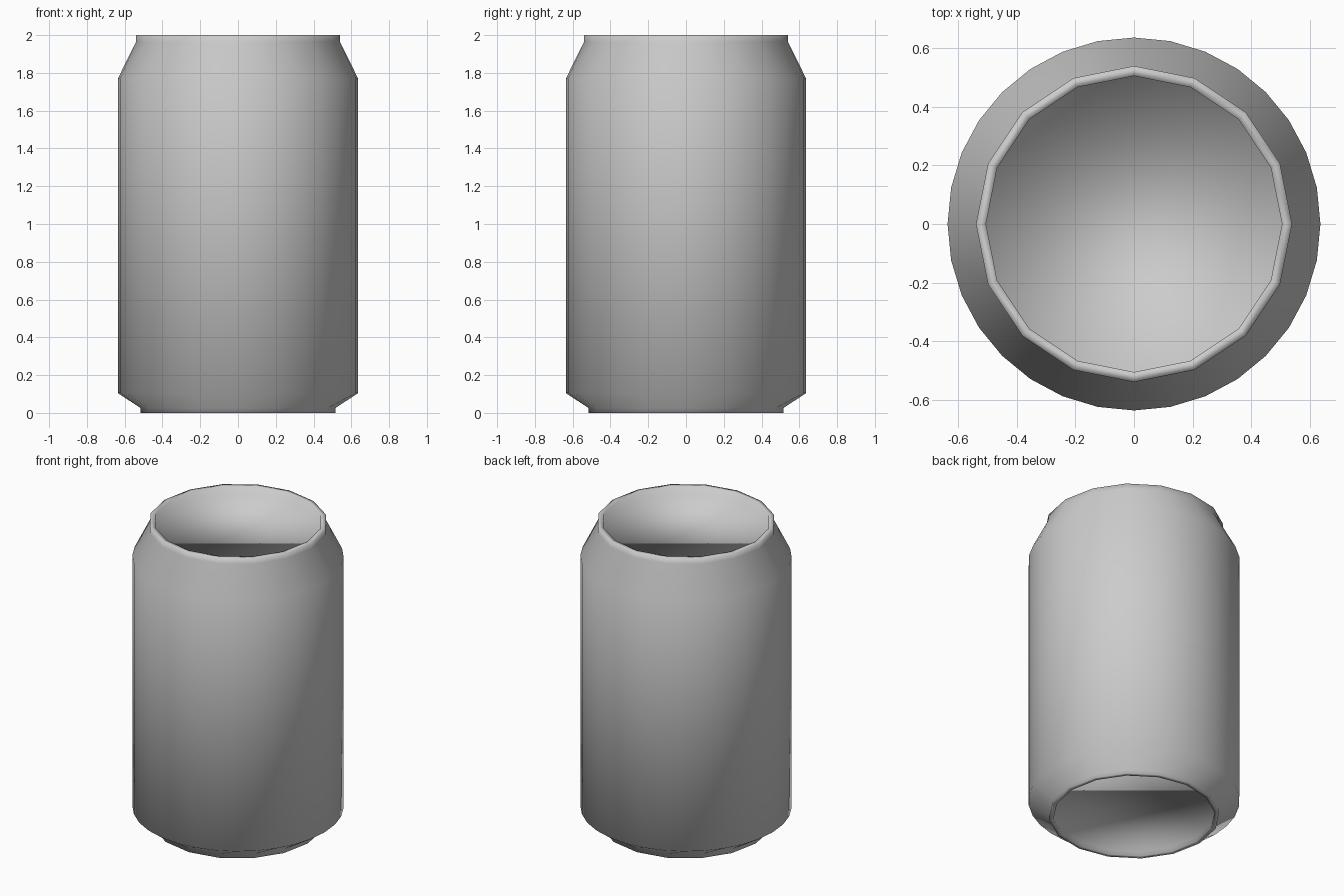
import bpy, bmesh
from math import sin, cos, tau

if "Cube" in bpy.data.objects:
    bpy.data.objects.remove(bpy.data.objects["Cube"])

# (radius, height, sides) from the recessed base, up the outside, to the recessed lid
PROFILE = [
    (0.487, 0.03, 16), (0.487, 0.0, 16),      # base recess
    (0.515, 0.0, 16), (0.515, 0.025, 16),     # foot ring
    (0.636, 0.105, 32), (0.636, 1.77, 32),    # body wall
    (0.539, 1.965, 16), (0.539, 2.0, 16),     # neck and rim
    (0.505, 2.0, 16), (0.505, 1.95, 16),      # lid recess
]

bm = bmesh.new()


def ring(radius, z, sides):
    return [bm.verts.new((radius * cos(tau * i / sides), radius * sin(tau * i / sides), z))
            for i in range(sides)]


def bridge(low, high):
    """Join two rings; a 16 to 32 step alternates quads and triangles."""
    n = max(len(low), len(high))
    a = [low[i * len(low) // n] for i in range(n)]
    b = [high[i * len(high) // n] for i in range(n)]
    for i in range(n):
        j = (i + 1) % n
        corners = list(dict.fromkeys([a[i], a[j], b[j], b[i]]))
        bm.faces.new(corners)


rings = [ring(*p) for p in PROFILE]
for low, high in zip(rings, rings[1:]):
    bridge(low, high)

# closing discs: base and lid
bm.faces.new(rings[0][::-1])
bm.faces.new(rings[-1])

bmesh.ops.recalc_face_normals(bm, faces=bm.faces)
for f in bm.faces:
    f.smooth = True

mesh = bpy.data.meshes.new("drink_can")
bm.to_mesh(mesh)
bm.free()
can = bpy.data.objects.new("drink_can", mesh)
bpy.context.collection.objects.link(can)
